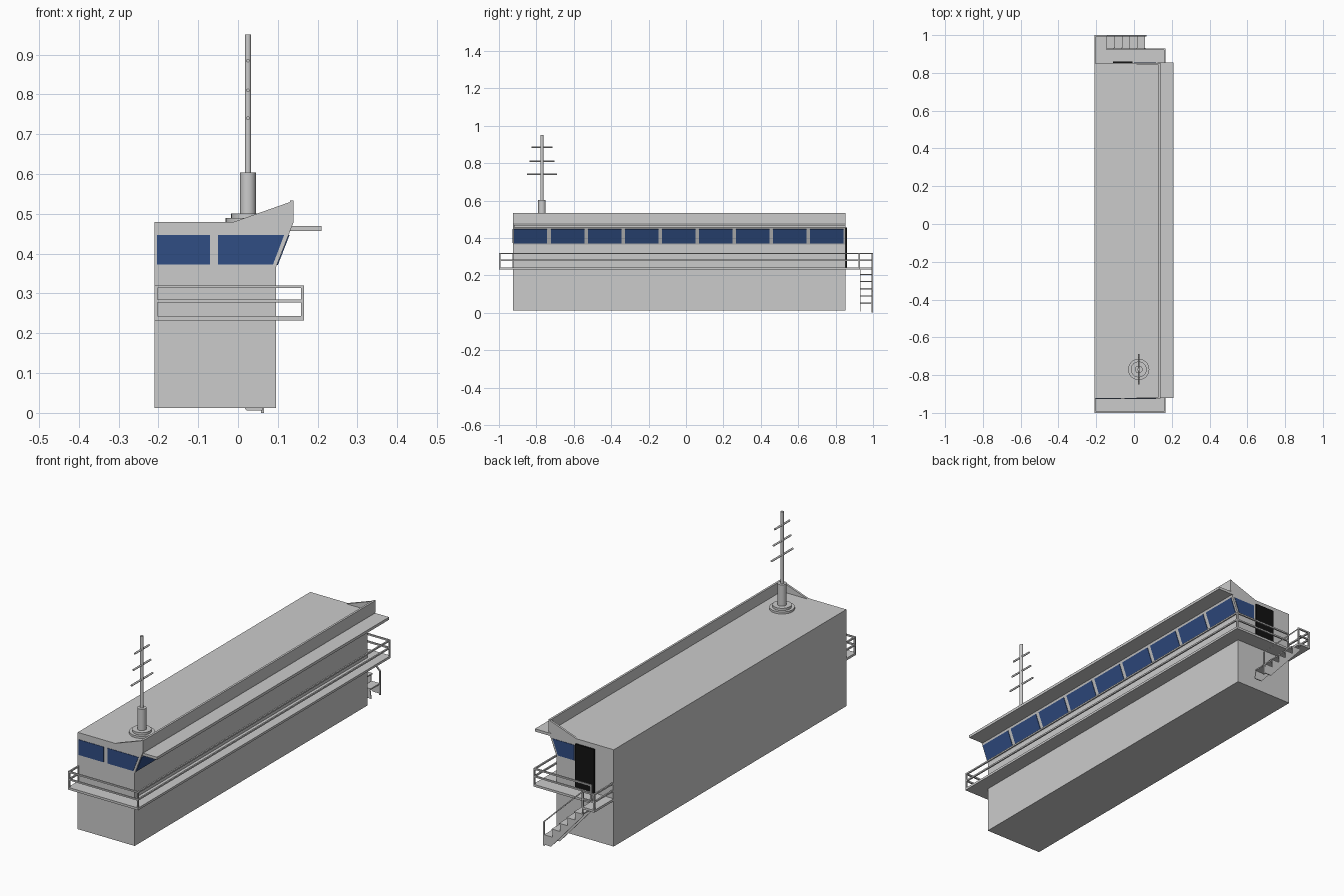
import bpy, bmesh, math
from mathutils import Vector

if "Cube" in bpy.data.objects:
    bpy.data.objects.remove(bpy.data.objects["Cube"])


def material(name, rgb):
    m = bpy.data.materials.new(name)
    m.diffuse_color = (*rgb, 1)
    m.use_nodes = True
    m.node_tree.nodes["Principled BSDF"].inputs["Base Color"].default_value = m.diffuse_color
    return m


GLASS = material("window_blue", (0.03, 0.075, 0.23))
BLACK = material("door_black", (0.006, 0.006, 0.006))


def finish(name, bm, mat=None):
    bmesh.ops.recalc_face_normals(bm, faces=bm.faces)
    me = bpy.data.meshes.new(name)
    bm.to_mesh(me)
    bm.free()
    ob = bpy.data.objects.new(name, me)
    bpy.context.collection.objects.link(ob)
    if mat:
        me.materials.append(mat)
    return ob


def prism(name, base, offset, mat=None):
    """Extrude a planar 3D outline along an offset vector."""
    bm = bmesh.new()
    f = bm.faces.new([bm.verts.new(p) for p in base])
    r = bmesh.ops.extrude_face_region(bm, geom=[f])
    vs = [g for g in r["geom"] if isinstance(g, bmesh.types.BMVert)]
    bmesh.ops.translate(bm, verts=vs, vec=offset)
    return finish(name, bm, mat)


def profile(name, xz, y0, y1, mat=None):
    return prism(name, [(x, y0, z) for x, z in xz], (0, y1 - y0, 0), mat)


def box(name, x0, x1, y0, y1, z0, z1, mat=None):
    return profile(name, [(x0, z0), (x1, z0), (x1, z1), (x0, z1)], y0, y1, mat)


def rod(name, a, b, r, sides=24):
    a, b = Vector(a), Vector(b)
    d = b - a
    bpy.ops.mesh.primitive_cylinder_add(vertices=sides, radius=r, depth=d.length,
                                        location=(a + b) / 2,
                                        rotation=d.to_track_quat('Z', 'Y').to_euler())
    ob = bpy.context.object
    ob.name = name
    if sides > 8:
        bpy.ops.object.shade_smooth_by_angle(angle=math.radians(40))
    return ob


Y0, Y1 = -0.925, 0.852      # cabin ends
DECK, RAIL, MID = 0.243, 0.317, 0.281

# Cabin with outward-leaning window wall
profile("cabin", [(-.21, .012), (.095, .012), (.095, .365), (.14, .48), (-.21, .48)], Y0, Y1)

# Roof parapet: long front plate and triangular end plates
box("parapet_front", .13, .14, Y0, Y1, .48, .533)
for n, a in (("front", Y0), ("back", Y1 - .01)):
    profile("parapet_end_" + n, [(-.01, .48), (.14, .48), (.14, .533)], a, a + .01)

# Sun visor above the windows
box("visor", .125, .21, Y0 + .005, Y1 + .002, .457, .47)

# Row of leaning side windows
for i in range(9):
    y = -.92 + .198 * i
    lo, hi = (.0978, .372), (.1271, .447)
    prism(f"side_window_{i}", [(lo[0], y, lo[1]), (lo[0], y + .178, lo[1]),
                               (hi[0], y + .178, hi[1]), (hi[0], y, hi[1])],
          (.0022, 0, -.0009), GLASS)

# End windows and door
box("front_window_left", -.204, -.07, Y0 - .002, Y0 + .002, .373, .447, GLASS)
for n, x, y in (("front_window_right", -.05, Y0), ("back_window", 0, Y1)):
    profile(n, [(x, .373), (.088, .373), (.116, .447), (x, .447)], y - .002, y + .002, GLASS)
box("door", -.11, -.008, Y1 - .002, Y1 + .008, DECK, .457, BLACK)

# Walkway wrapping three sides, with the stair landing
deck = [(-.21, -1), (.166, -1), (.166, .93), (-.145, .93), (-.145, 1), (-.21, 1),
        (-.21, Y1 - .002), (.093, Y1 - .002), (.093, Y0 + .002), (-.21, Y0 + .002)]
prism("walkway", [(x, y, .232) for x, y in deck], (0, 0, DECK - .232))

# Railings: two rails per run and a post at each corner
R = .0036
main = [(-.206, Y0), (-.206, -.996), (.162, -.996), (.162, .926), (-.141, .926)]
landing = [(-.206, Y1), (-.206, .996), (-.145, .996)]
for n, path in (("walkway", main), ("landing", landing)):
    for i, (a, b) in enumerate(zip(path, path[1:])):
        for z in (RAIL, MID):
            (xa, xb), (ya, yb) = sorted((a[0], b[0])), sorted((a[1], b[1]))
            box(f"{n}_rail_{i}", xa - R, xb + R, ya - R, yb + R, z - R, z + R)
    for x, y in path:
        box(n + "_post", x - R, x + R, y - R, y + R, DECK - .005, RAIL)

# Stairs: open treads between two stepped stringers
steps = [(-.145 + .04 * i, .208 - .0385 * i) for i in range(5)]
for i, (x, z) in enumerate(steps):
    box(f"tread_{i}", x, x + .044, .931, .999, z - .006, z)
outline = [(.022, .006), (.062, .006)]
for x, z in reversed(steps):
    outline += [(x + .04, z), (x, z)]
outline += [(-.145, DECK), (-.15, DECK), (-.15, .2)]
for n, y in (("inner", .929), ("outer", .996)):
    profile("stringer_" + n, outline, y, y + .004)
box("stair_post", .058, .065, .993, 1, 0, .115)
profile("stair_handrail", [(-.145, .313), (.065, .109), (.065, .116), (-.145, .32)], .993, 1)

# Mast with stepped base and cross bars
mx, my = .025, -.77
for n, r, z0, z1 in (("mast_base", .056, .478, .490), ("mast_collar", .042, .49, .501),
                     ("mast_socket", .02, .5, .604), ("mast_pole", .008, .6, .95)):
    rod(n, (mx, my, z0), (mx, my, z1), r, 32)
for z, h in ((.74, .081), (.81, .066), (.885, .056)):
    rod("mast_cross_bar", (mx, my - h, z), (mx, my + h, z), .0045, 12)
